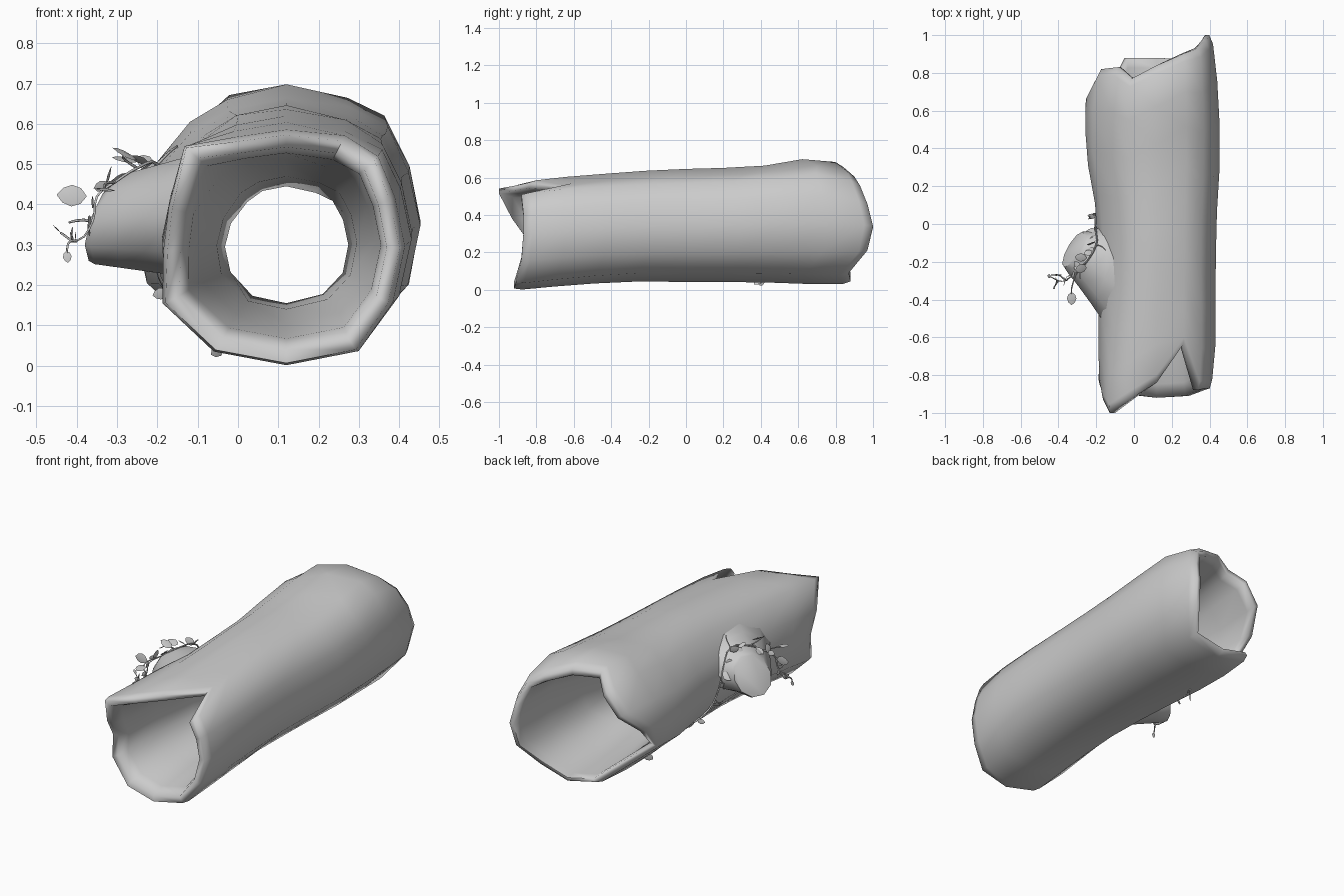
import bpy, bmesh, math, random
from mathutils import Vector

if "Cube" in bpy.data.objects:
    bpy.data.objects.remove(bpy.data.objects["Cube"])

random.seed(4)


def finish(bm, name, angle=50):
    bmesh.ops.recalc_face_normals(bm, faces=bm.faces[:])
    me = bpy.data.meshes.new(name)
    bm.to_mesh(me)
    bm.free()
    ob = bpy.data.objects.new(name, me)
    bpy.context.collection.objects.link(ob)
    bpy.ops.object.select_all(action='DESELECT')
    ob.select_set(True)
    bpy.context.view_layer.objects.active = ob
    bpy.ops.object.shade_smooth_by_angle(angle=math.radians(angle))
    return ob


def loft(bm, rings, loop=False):
    vs = [[bm.verts.new(p) for p in r] for r in rings]
    n = len(vs[0])
    pairs = list(zip(vs, vs[1:])) + ([(vs[-1], vs[0])] if loop else [])
    for a, b in pairs:
        for i in range(n):
            j = (i + 1) % n
            bm.faces.new((a[i], a[j], b[j], b[i]))
    return vs


# Log outline along its length: y, left, right, bottom, top
OUTLINE = [(-.92, -.205, .405, -.003, .575), (-.6, -.20, .435, .027, .61),
           (-.3, -.19, .43, .045, .63), (-.1, -.195, .435, .042, .645), (.1, -.205, .44, .042, .647),
           (.4, -.26, .46, .04, .66), (.68, -.255, .445, .03, .708),
           (.86, -.21, .435, .03, .67), (1.0, -.16, .41, .07, .62)]
# Broken ends per angle: degrees, front y, back y, radial bulge front and rest
RIM = [(0, -.87, 1.0, 1.0, 1.0), (25, -.87, .97, 1.01, 1.01), (45, -.88, .93, 1.1, 1.06),
       (62, -.64, .90, .98, 1.0), (90, -.84, .84, .99, 1.0), (113, -.92, .77, 1.04, 1.0),
       (131, -1.0, .83, 1.2, .97), (158, -.93, .82, .97, .97), (182, -.86, .70, .94, 1.0),
       (207, -.86, .57, 1.07, 1.03), (238, -.90, .88, 1.05, 1.03), (270, -.92, .88, 1.0, 1.0),
       (305, -.91, .87, 1.08, 1.03), (332, -.88, .97, 1.02, 1.03)]


def outline(y):
    for a, b in zip(OUTLINE, OUTLINE[1:]):
        if y <= b[0]:
            f = max(0, (y - a[0]) / (b[0] - a[0]))
            return [p + (q - p) * f for p, q in zip(a[1:], b[1:])]
    return OUTLINE[-1][1:]


def log_ring(t, scale):
    ring = []
    for deg, y0, y1, front, rest in RIM:
        y = y0 + (y1 - y0) * t
        l, r, b, top = outline(y)
        a = math.radians(deg)
        k = scale * (rest + (front - rest) * max(0, 1 - t / .4))
        mid = (b + top) / 2
        cz = mid + (.30 - mid) * min(1, 2 * (1 - scale))
        c, s = math.cos(a), math.sin(a)
        x = .12 + k * c * ((r - .12) if c > 0 else (.12 - l))
        ring.append((x, y, cz + k * s * (top - b) / 2))
    return ring


# Hollow log: outer skin, rounded back lip, narrowing bore, rounded front lip
profile = [(.025, 1), (.12, 1), (.24, 1), (.37, 1), (.5, 1), (.62, 1), (.75, 1), (.87, 1),
           (.975, 1), (1, .96), (1, .88), (.97, .83), (.85, .76), (.7, .64),
           (.52, .48), (.35, .56), (.18, .70), (.04, .79), (0, .86), (0, .97)]
bm = bmesh.new()
loft(bm, [log_ring(t, s) for t, s in profile], loop=True)
finish(bm, "hollow_log", 80)


# Broken branch stub flaring out of the left side
def stub_ring(f):
    ring = []
    flare = (1 - f) ** 2
    for i in range(10):
        a = math.tau * i / 10
        c, s = math.cos(a), math.sin(a)
        z0 = .375 + .16 * s
        base = Vector((.13 - .30 * math.sqrt(max(0, 1 - ((z0 - .335) / .29) ** 2)),
                       -.26 + .22 * c, z0))
        tip = Vector((-.315 + .05 * c + .04 * s, -.14 + .1 * c, .363 + .115 * s))
        p = base.lerp(tip, f)
        p.y += .03 * c * flare
        ring.append(p)
    return ring


bm = bmesh.new()
rings = loft(bm, [stub_ring(f) for f in (0, .3, .65, .94)] + [
    [Vector((-.32, -.135, .363)) + (p - Vector((-.315, -.14, .363))) * .94 for p in stub_ring(1)]])
bm.faces.new(rings[-1])
finish(bm, "branch_stub", 50)


# Vine stems
def stem(name, pts, r):
    cu = bpy.data.curves.new(name, 'CURVE')
    cu.dimensions = '3D'
    cu.bevel_depth = r
    cu.bevel_resolution = 0
    cu.resolution_u = 3
    cu.use_fill_caps = True
    sp = cu.splines.new('BEZIER')
    sp.bezier_points.add(len(pts) - 1)
    for i, (bp, p) in enumerate(zip(sp.bezier_points, pts)):
        bp.co = p
        bp.handle_left_type = bp.handle_right_type = 'AUTO'
        bp.radius = 1 - .5 * i / len(pts)
    ob = bpy.data.objects.new(name, cu)
    bpy.context.collection.objects.link(ob)


main = [(-.02, .44, .055), (-.09, .32, .10), (-.15, .2, .16), (-.195, .08, .22),
        (-.205, 0, .31), (-.20, -.05, .43), (-.20, -.11, .50), (-.25, -.2, .49),
        (-.305, -.26, .455), (-.35, -.29, .42), (-.36, -.30, .36),
        (-.40, -.30, .31), (-.44, -.28, .33)]
stem("vine_stem", main, .0055)
shoots = [[(-.40, -.30, .31), (-.42, -.33, .305), (-.425, -.34, .28)],
          [(-.36, -.30, .36), (-.40, -.27, .36), (-.42, -.27, .355)],
          [(-.25, -.20, .49), (-.28, -.23, .51), (-.285, -.29, .52)],
          [(-.20, -.11, .50), (-.17, -.12, .53), (-.15, -.14, .545)],
          [(-.305, -.26, .455), (-.33, -.34, .45), (-.33, -.37, .44)]]
for i, pts in enumerate(shoots):
    stem(f"vine_shoot_{i + 1}", pts, .004)


# Leaves: thin pointed ovals
def leaf(bm, pos, direction, normal, length):
    d = Vector(direction).normalized()
    n = Vector(normal)
    n = (n - d * n.dot(d)).normalized()
    w = n.cross(d)
    shape = [(0, 0), (.2, .26), (.5, .36), (.8, .24), (1, 0), (.8, -.24), (.5, -.36), (.2, -.26)]
    rim = [bm.verts.new(Vector(pos) + (d * u + w * v) * length) for u, v in shape]
    for side in (1, -1):
        mid = bm.verts.new(Vector(pos) + (d * .5 + n * .06 * side) * length)
        for i in range(8):
            bm.faces.new((rim[i], rim[(i + 1) % 8], mid))


bm = bmesh.new()
leaf(bm, (-.375, -.27, .42), (-1, 0, .05), (0, -1, .1), .075)
leaf(bm, (-.33, -.36, .44), (0, -1, -.1), (.1, 0, 1), .07)
leaf(bm, (-.25, -.23, .51), (-1, -.2, .5), (.4, -.3, 1), .07)
leaf(bm, (-.25, -.18, .505), (-1, .1, .2), (.2, -.3, 1), .065)
leaf(bm, (-.425, -.34, .285), (.1, -.1, -1), (0, -1, 0), .03)
leaf(bm, (-.44, -.28, .33), (-.6, .3, .6), (1, 0, 1), .028)
for p, q in zip(main, main[1:]):
    p, q = Vector(p), Vector(q)
    outer = p.x < -.34
    for k in range(2):
        out = Vector((p.x - .12, 0, p.z - .33)).normalized()
        d = out * .5 + Vector([random.uniform(-.9, .9) for _ in range(3)])
        if outer:
            d.x *= .4
        leaf(bm, p.lerp(q, random.random()) + out * .006, d,
             out + Vector([random.uniform(-.5, .5) for _ in range(3)]),
             random.uniform(.025, .035) if outer else random.uniform(.04, .06))
finish(bm, "vine_leaves", 40)
